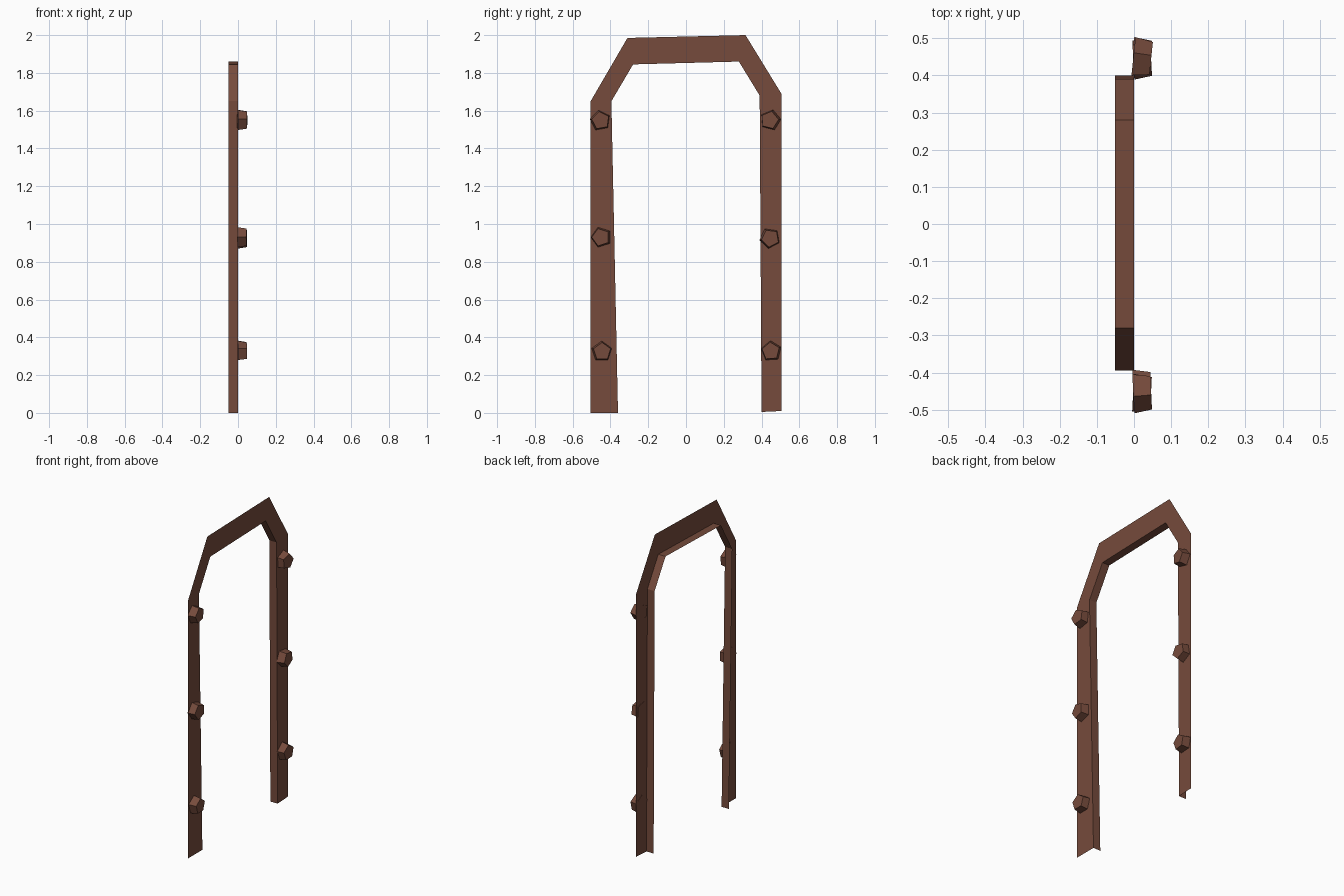
import bpy, bmesh, math
from mathutils import Matrix, Vector

if "Cube" in bpy.data.objects:
    bpy.data.objects.remove(bpy.data.objects["Cube"])

brown = bpy.data.materials.new("rusty_brown")
brown.diffuse_color = (0.18, 0.07, 0.045, 1)
brown.use_nodes = True
brown.node_tree.nodes["Principled BSDF"].inputs["Base Color"].default_value = brown.diffuse_color

def finish(name, bm):
    mesh = bpy.data.meshes.new(name)
    bm.to_mesh(mesh)
    bm.free()
    mesh.materials.append(brown)
    obj = bpy.data.objects.new(name, mesh)
    bpy.context.collection.objects.link(obj)

# Door frame: flat face plate plus a flange folded back along the inner edge (y, z)
outer = [(-.505, 0), (-.505, 1.65), (-.31, 1.985), (.315, 2.0), (.505, 1.69), (.505, .01)]
inner = [(-.36, 0), (-.395, 1.65), (-.28, 1.845), (.28, 1.86), (.39, 1.68), (.40, .005)]
bm = bmesh.new()
rows = [[bm.verts.new((x, y, z)) for y, z in line]
        for x, line in ((0, outer), (0, inner), (-.051, inner))]
for a, b in zip(rows, rows[1:]):
    for i in range(len(a) - 1):
        bm.faces.new((a[i], b[i], b[i + 1], a[i + 1]))
finish("door_frame", bm)

# Five-sided bolts: y, z, roll and slight tilt in degrees
bolts = [(-.453, 1.548, 100, 3), (-.45, .93, 108, -3), (-.445, .325, 90, 2),
         (.445, 1.55, 76, -6), (.445, .925, 118, 3), (.45, .327, 94, -3)]
for n, (y, z, roll, tilt) in enumerate(bolts):
    bm = bmesh.new()
    bmesh.ops.create_cone(bm, segments=5, cap_ends=True, radius1=.056, radius2=.048, depth=.048)
    # lay the bolt along +x with a corner pointing up at the roll angle
    first = max(bm.verts, key=lambda v: v.co.x + 0.001 * v.co.y).co
    start = math.atan2(first.y, first.x)
    lay = Matrix(((0, 0, 1), (1, 0, 0), (0, 1, 0))).to_4x4()
    m = (Matrix.Translation(Vector((.022, y, z)))
         @ Matrix.Rotation(math.radians(tilt), 4, 'Z') @ lay
         @ Matrix.Rotation(math.radians(roll) - start, 4, 'Z'))
    bm.transform(m)
    finish(f"bolt_{n + 1}", bm)
